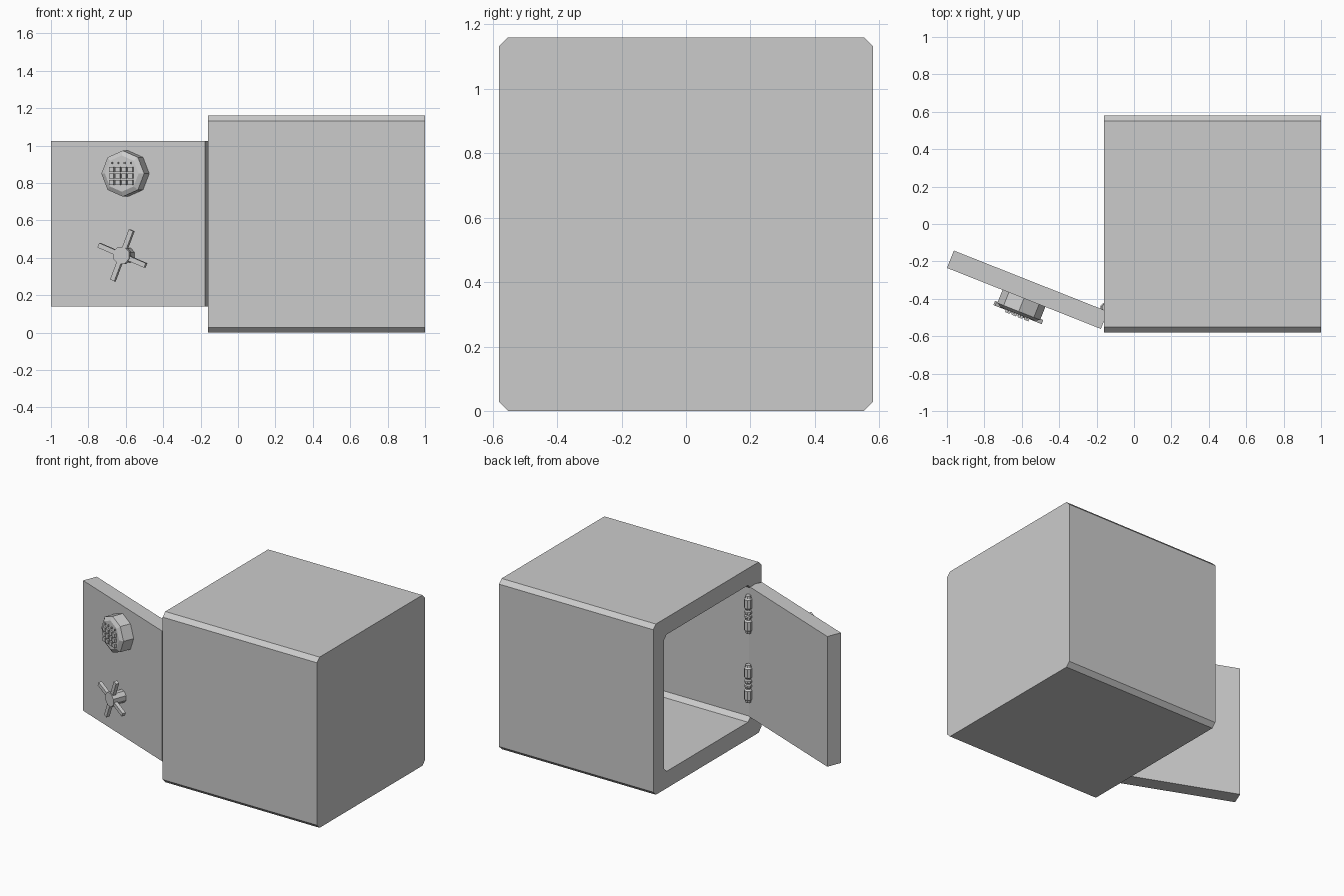
import bpy, bmesh
from math import radians, cos, sin, pi
from mathutils import Matrix, Vector

if "Cube" in bpy.data.objects:
    bpy.data.objects.remove(bpy.data.objects["Cube"])

# Door frame: local x along the door, local -y outward from its front, z up
DOOR = Matrix.Translation((-1.0, -0.235, 0)) @ Matrix.Rotation(radians(-21.6), 4, 'Z')
MID = 0.4425


def finish(name, bm, mat=None):
    bmesh.ops.recalc_face_normals(bm, faces=bm.faces)
    mesh = bpy.data.meshes.new(name)
    bm.to_mesh(mesh)
    bm.free()
    if mat:
        mesh.transform(mat)
    obj = bpy.data.objects.new(name, mesh)
    bpy.context.collection.objects.link(obj)
    return obj


def add_box(bm, size, centre, spin=0):
    m = (Matrix.Translation(centre) @ Matrix.Rotation(spin, 4, 'Y')
         @ Matrix.Diagonal((*size, 1)))
    bmesh.ops.create_cube(bm, size=1, matrix=m)


def add_lathe(bm, profile, sides, turn=0):
    """Stack of rings (radius, height) around z, capped at both ends."""
    rings = []
    for r, h in profile:
        rings.append([bm.verts.new((r * cos(turn + 2 * pi * i / sides),
                                    r * sin(turn + 2 * pi * i / sides), h))
                      for i in range(sides)])
    for a, b in zip(rings, rings[1:]):
        for i in range(sides):
            j = (i + 1) % sides
            bm.faces.new((a[i], a[j], b[j], b[i]))
    bm.faces.new(rings[0])
    bm.faces.new(rings[-1])


# Safe body: chamfered hollow shell open on its left side
def section(bm, x, h, c):
    k = h - c
    pts = [(h, k), (k, h), (-k, h), (-h, k), (-h, -k), (-k, -h), (k, -h), (h, -k)]
    return [bm.verts.new((x, y, z + 0.58)) for y, z in pts]


bm = bmesh.new()
loops = [section(bm, 1.0, 0.58, 0.028), section(bm, -0.16, 0.58, 0.028),
         section(bm, -0.16, 0.465, 0.028), section(bm, 0.885, 0.465, 0.028)]
for a, b in zip(loops, loops[1:]):
    for i in range(8):
        j = (i + 1) % 8
        bm.faces.new((a[i], a[j], b[j], b[i]))
bm.faces.new(loops[0])
bm.faces.new(loops[-1])
finish("safe_body", bm)

# Door slab
bm = bmesh.new()
add_box(bm, (0.885, 0.1, 0.885), (MID, 0.05, 0.5825))
finish("door", bm, DOOR)


def on_door(z):
    """Turns a lathe so that its height points outward from the door."""
    return DOOR @ Matrix.Translation((MID, 0, z)) @ Matrix.Rotation(radians(90), 4, 'X')


# Keypad housing
bm = bmesh.new()
add_lathe(bm, [(0.123, 0), (0.123, 0.075), (0.097, 0.09)], 8)
finish("keypad", bm, on_door(0.85))

# Keypad buttons and indicator pips
bm = bmesh.new()
for col in range(4):
    x = MID + (col - 1.5) * 0.036
    for row in range(3):
        add_box(bm, (0.027, 0.02, 0.026), (x, -0.095, 0.872 - row * 0.035))
    add_box(bm, (0.007, 0.012, 0.012), (x, -0.092, 0.906))
finish("keypad_buttons", bm, DOOR)

# Handle hub
bm = bmesh.new()
add_lathe(bm, [(0.042, 0), (0.042, 0.065), (0.049, 0.067), (0.049, 0.098)], 8, radians(22.5))
finish("handle_hub", bm, on_door(0.413))

# Handle spokes
bm = bmesh.new()
for i in range(4):
    a = radians(22 + 90 * i)
    d = Vector((cos(a), 0, -sin(a)))
    add_box(bm, (0.115, 0.024, 0.026), Vector((MID, -0.081, 0.413)) + d * 0.087, a)
finish("handle_spokes", bm, DOOR)

# Hinges: knuckled barrels where the door meets the opening
half = [(0.017, 0.128), (0.02, 0.112), (0.027, 0.105), (0.027, 0.045),
        (0.016, 0.037), (0.016, 0.028), (0.024, 0.022), (0.024, 0.008), (0.016, 0.003)]
profile = half + [(r, -h) for r, h in reversed(half)]
for name, z in (("upper_hinge", 0.845), ("lower_hinge", 0.375)):
    bm = bmesh.new()
    add_lathe(bm, profile, 8, radians(22.5))
    finish(name, bm, Matrix.Translation((-0.155, -0.447, z)))
